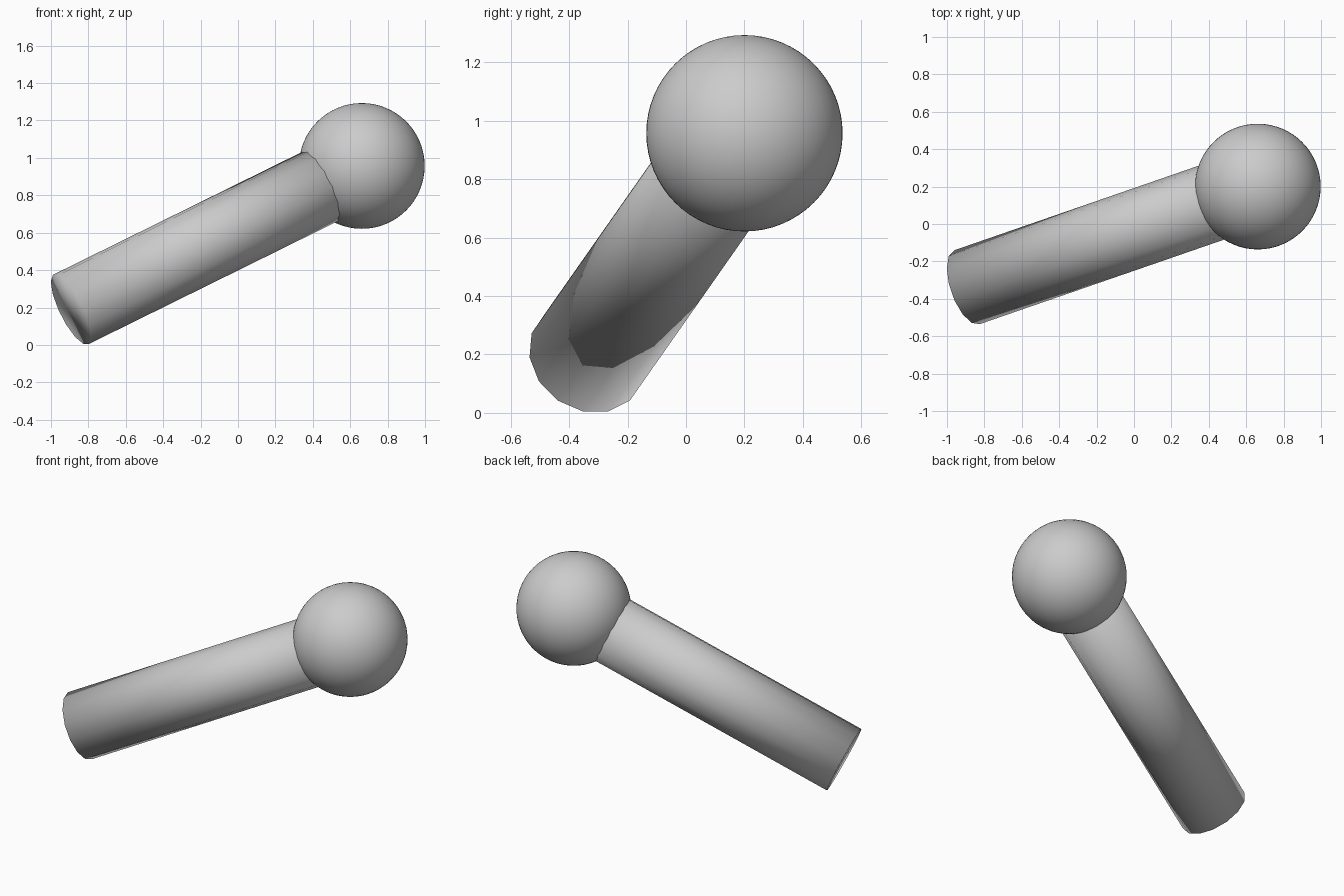
import bpy, math
from mathutils import Vector, Matrix

if "Cube" in bpy.data.objects:
    bpy.data.objects.remove(bpy.data.objects["Cube"])

head = Vector((0.662, 0.2, 0.957))   # ball centre
foot = Vector((-0.893, -0.338, 0.19))  # centre of the shaft's open-air end
SIDES = 14

# Round head
bpy.ops.mesh.primitive_uv_sphere_add(segments=64, ring_count=32, radius=0.336, location=head)
ball = bpy.context.object
ball.name = "ball_head"
bpy.ops.object.shade_smooth()

# Straight shaft running from the foot into the ball
axis = head - foot
bpy.ops.mesh.primitive_cylinder_add(vertices=SIDES, radius=0.209, depth=axis.length)
shaft = bpy.context.object
shaft.name = "shaft"
roll = Matrix.Rotation(math.pi / SIDES, 4, 'Z')
shaft.matrix_world = (Matrix.Translation((head + foot) / 2)
                      @ axis.to_track_quat('Z', 'Y').to_matrix().to_4x4() @ roll)
bpy.ops.object.shade_smooth()
